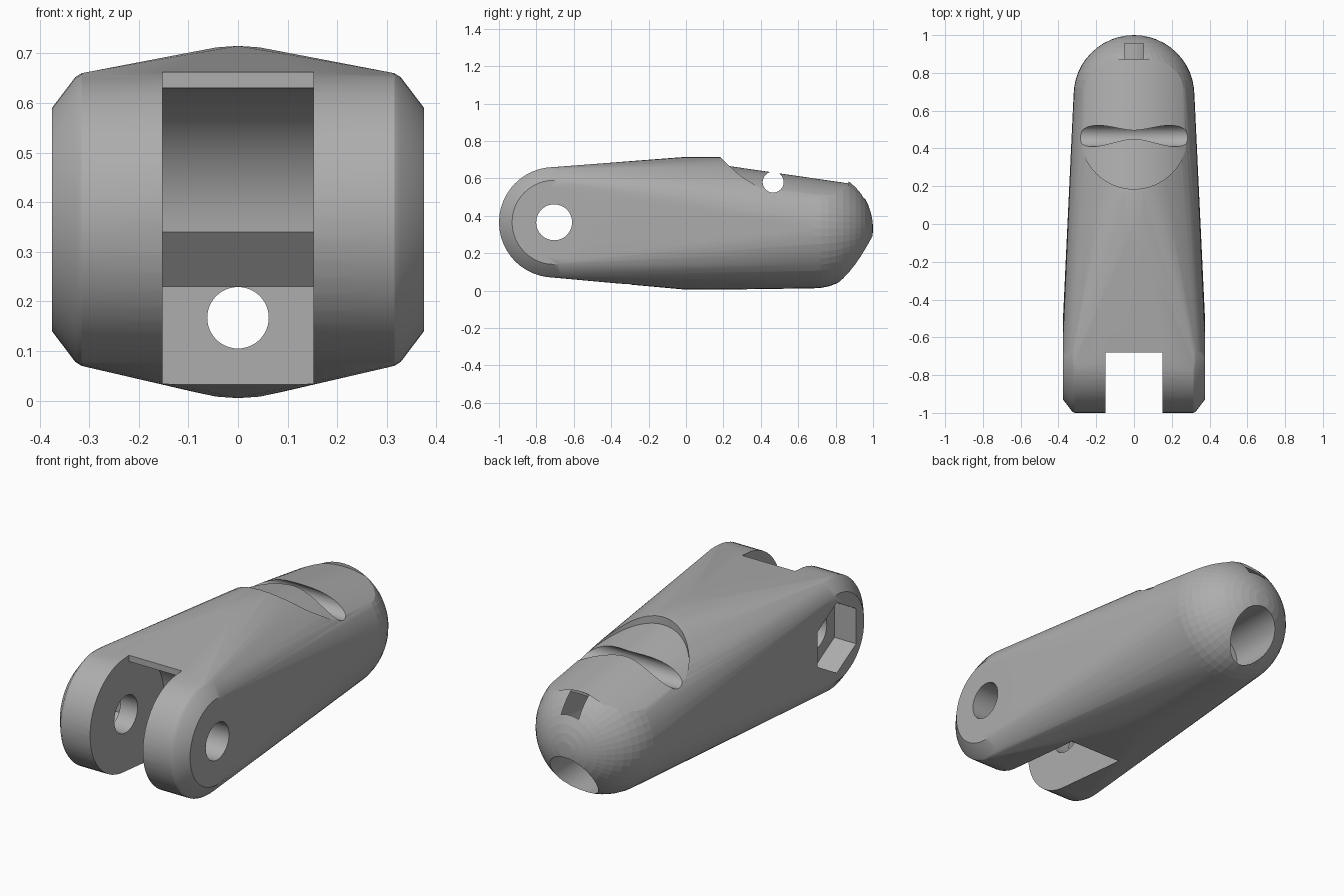
import bpy, bmesh, math
from math import sin, cos, pi
from mathutils import Matrix, Vector

cube = bpy.data.objects.get("Cube")
if cube:
    bpy.data.objects.remove(cube, do_unlink=True)

grey = bpy.data.materials.new("plain_grey")
grey.use_nodes = True
colour = (0.42, 0.42, 0.42, 1)
grey.diffuse_color = colour
grey.node_tree.nodes["Principled BSDF"].inputs["Base Color"].default_value = colour


def make(name, bm):
    bmesh.ops.recalc_face_normals(bm, faces=bm.faces)
    mesh = bpy.data.meshes.new(name)
    bm.to_mesh(mesh)
    bm.free()
    mesh.materials.append(grey)
    obj = bpy.data.objects.new(name, mesh)
    bpy.context.collection.objects.link(obj)
    return obj


def rod(name, centre, direction, radius, length, sides=48, spin=0):
    """Closed cylinder or prism along any direction."""
    bm = bmesh.new()
    turn = Vector(direction).to_track_quat('Z', 'Y').to_matrix().to_4x4()
    bmesh.ops.create_cone(bm, cap_ends=True, segments=sides, radius1=radius,
                          radius2=radius, depth=length,
                          matrix=Matrix.Translation(centre) @ turn @ Matrix.Rotation(spin, 4, 'Z'))
    return make(name, bm)


def extrude(name, points, offset):
    """Extrude a closed 3D outline along an offset."""
    bm = bmesh.new()
    face = bm.faces.new([bm.verts.new(p) for p in points])
    new = bmesh.ops.extrude_face_region(bm, geom=[face])["geom"]
    verts = [g for g in new if isinstance(g, bmesh.types.BMVert)]
    bmesh.ops.translate(bm, verts=verts, vec=offset)
    return make(name, bm)


def side_profile(name, outline, half_width):
    return extrude(name, [(-half_width, y, z) for y, z in outline], (2 * half_width, 0, 0))


def cut(target, cutter):
    mod = target.modifiers.new("cut", 'BOOLEAN')
    mod.operation = 'DIFFERENCE'
    mod.solver = 'EXACT'
    mod.object = cutter
    bpy.context.view_layer.objects.active = target
    bpy.ops.object.modifier_apply(modifier=mod.name)
    bpy.data.objects.remove(cutter, do_unlink=True)


# Body: hull of the chamfered hinge barrel, the knuckle rings and the round tip
HY, HZ = -0.705, 0.365
bm = bmesh.new()
steps = [2 * pi * i / 48 for i in range(48)]
for side in (-1, 1):
    for x, r in ((0.375, 0.225), (0.328, 0.287), (0.315, 0.295)):
        for a in steps:
            bm.verts.new((side * x, HY + r * cos(a), HZ + r * sin(a)))
for y in (0.0, 0.17):
    for a in steps:
        bm.verts.new((0.335 * cos(a), y, 0.36 + 0.355 * sin(a)))
bmesh.ops.create_uvsphere(bm, u_segments=48, v_segments=24, radius=0.32,
                          matrix=Matrix.Translation((0, 0.68, 0.332)) @ Matrix.Rotation(pi / 2, 4, 'X'))
hull = bmesh.ops.convex_hull(bm, input=bm.verts)
bmesh.ops.delete(bm, geom=[g for g in set(hull["geom_interior"] + hull["geom_unused"])
                           if isinstance(g, bmesh.types.BMVert)], context='VERTS')
body = make("finger_segment", bm)

# Nail recess: rounded outline above a tilted, gently curved bed
arc = [pi + pi * i / 32 for i in range(33)]
outline = [(0.285 * cos(a), 0.475 + 0.29 * sin(a), 0.42) for a in arc]
outline += [(0.285, 0.87, 0.42), (-0.285, 0.87, 0.42)]
nail = extrude("nail_cutter", outline, (0, 0, 0.5))
cut(nail, rod("nail_bed", (0, 0.5, 0.622 - 0.45), (0, 1, -0.145), 0.45, 2.5, 128))
cut(body, nail)

# Fork slot with a curved inner end
slot = [(-1.2, -0.2), (-1.2, 0.9), (-0.68, 0.9)]
slot += [(-0.68 + 0.29 * sin(a), 0.34 + 0.29 * cos(a)) for a in (pi / 2 * i / 16 for i in range(17))]
slot += [(-0.3, 0.23), (-0.3, -0.2)]
cut(body, side_profile("slot_cutter", slot, 0.152))

# Cable groove along the top
groove = [(-0.8, 0.645), (-0.42, 0.645), (-0.34, 0.61), (0.14, 0.61), (0.28, 0.57),
          (0.955, 0.48), (0.955, 0.9), (-0.8, 0.9)]
cut(body, side_profile("groove_cutter", groove, 0.05))

# Hinge axle hole, hexagonal nut pocket and round bolt-head pocket
cut(body, rod("axle_cutter", (0, HY, HZ), (1, 0, 0), 0.096, 1))
hexagon = [(HY + 0.183 * sin(k * pi / 3), HZ + 0.183 * cos(k * pi / 3)) for k in range(6)]
cut(body, extrude("nut_cutter", [(-0.5, y, z) for y, z in hexagon], (0.25, 0, 0)))
cut(body, rod("bolt_head_cutter", (0.375, HY, HZ), (1, 0, 0), 0.185, 0.25))

# Cross pin hole under the nail
cut(body, rod("pin_cutter", (0, 0.466, 0.58), (1, 0, 0), 0.056, 1))

# Lengthwise cable tunnel with a wider bore at the tip
cut(body, rod("tunnel_cutter", (0, 0.4, 0.167), (0, 1, 0), 0.062, 1.6))
cut(body, rod("tip_bore_cutter", (0, 0.95, 0.167), (0, 1, 0), 0.125, 0.6))

# Smooth shading with sharp cut edges
bpy.ops.object.select_all(action='DESELECT')
body.select_set(True)
bpy.context.view_layer.objects.active = body
bpy.ops.object.shade_smooth_by_angle(angle=math.radians(30))
